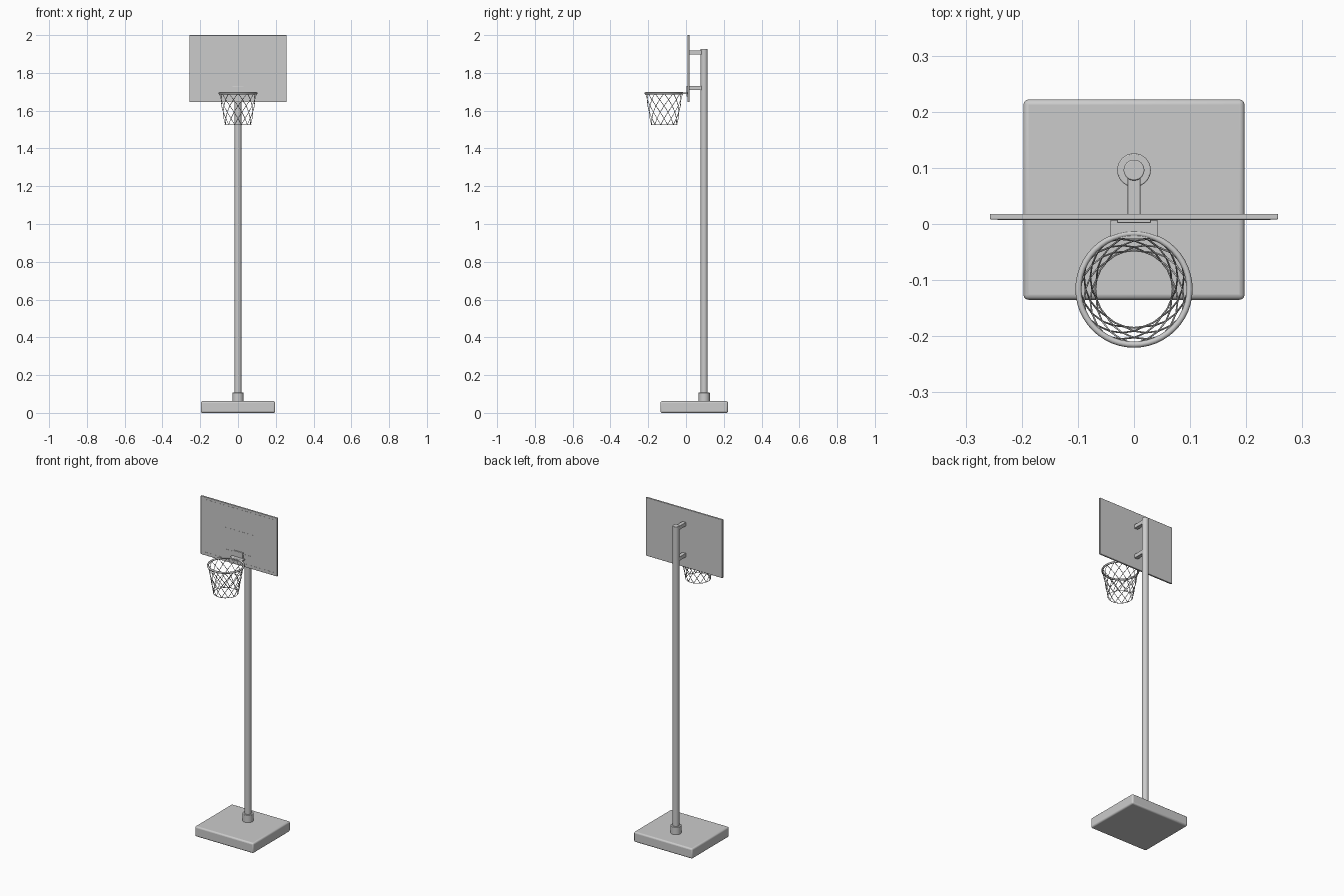
import bpy, math
from math import cos, sin, pi

if "Cube" in bpy.data.objects:
    bpy.data.objects.remove(bpy.data.objects["Cube"])


def finish(ob, name):
    ob.name = name
    bpy.context.view_layer.objects.active = ob
    bpy.ops.object.shade_smooth_by_angle(angle=math.radians(35))
    return ob


def box(name, x0, x1, y0, y1, z0, z1, bevel=0, segments=2):
    bpy.ops.mesh.primitive_cube_add(size=1, location=((x0+x1)/2, (y0+y1)/2, (z0+z1)/2))
    ob = bpy.context.object
    ob.scale = (x1-x0, y1-y0, z1-z0)
    bpy.ops.object.transform_apply(location=False, rotation=False, scale=True)
    if bevel:
        m = ob.modifiers.new("bevel", 'BEVEL')
        m.width, m.segments = bevel, segments
    return finish(ob, name)


def tube(name, r, y, z0, z1, bevel=0.002):
    bpy.ops.mesh.primitive_cylinder_add(vertices=32, radius=r, depth=z1-z0, location=(0, y, (z0+z1)/2))
    ob = bpy.context.object
    m = ob.modifiers.new("bevel", 'BEVEL')
    m.width, m.segments, m.limit_method = bevel, 2, 'ANGLE'
    return finish(ob, name)


def ring(name, R, r, z, seg=48, sides=12):
    bpy.ops.mesh.primitive_torus_add(major_radius=R, minor_radius=r, major_segments=seg,
                                     minor_segments=sides, location=(0, HOOP_Y, z))
    return finish(bpy.context.object, name)


POLE_Y, HOOP_Y, RIM_Z = 0.096, -0.116, 1.692

# Base, collar and pole
box("base", -0.197, 0.197, -0.135, 0.222, 0, 0.062, 0.009, 3)
tube("pole_collar", 0.03, POLE_Y, 0.055, 0.107)
tube("pole", 0.0185, POLE_Y, 0.05, 1.927)

# Backboard and its rear arms
box("backboard", -0.257, 0.257, 0.008, 0.018, 1.645, 2.0, 0.002)
for name, z in (("upper_arm", 1.908), ("lower_arm", 1.72)):
    box(name, -0.0115, 0.0115, 0.016, POLE_Y, z-0.0115, z+0.0115, 0.001)


# Painted frames on the front of the board
def frame(name, x, z0, z1, w):
    y = (0.0072, 0.009)
    box(name + "_top", -x, x, *y, z1-w, z1)
    box(name + "_bottom", -x, x, *y, z0, z0+w)
    for s, side in ((-1, "left"), (1, "right")):
        box(f"{name}_{side}", s*(x-w/2)-w/2, s*(x-w/2)+w/2, *y, z0, z1)


frame("border", 0.243, 1.659, 1.986, 0.006)
frame("target", 0.095, 1.715, 1.853, 0.006)

# Rim with mounting plates
ring("rim", 0.099, 0.0055, RIM_Z)
box("rim_mount", -0.03, 0.03, 0.002, 0.009, 1.675, 1.73, 0.001)
box("rim_neck", -0.042, 0.042, -0.026, 0.007, RIM_Z-0.004, RIM_Z+0.004, 0.001)

# Net: strands spiralling both ways down a cone
NET_BOTTOM, STRANDS, ROWS = 1.526, 12, 5
curve = bpy.data.curves.new("net", 'CURVE')
curve.dimensions = '3D'
curve.bevel_depth, curve.bevel_resolution = 0.0016, 1
for way in (-1, 1):
    for i in range(STRANDS):
        sp = curve.splines.new('POLY')
        sp.points.add(ROWS)
        for k, p in enumerate(sp.points):
            t = k / ROWS
            a = 2*pi*i/STRANDS + way*k*pi/STRANDS
            r = 0.098 + (0.069-0.098)*t
            p.co = (r*cos(a), HOOP_Y + r*sin(a), RIM_Z + (NET_BOTTOM-RIM_Z)*t, 1)
net = bpy.data.objects.new("net", curve)
bpy.context.collection.objects.link(net)
ring("net_hem", 0.069, 0.0016, NET_BOTTOM, 24, 6)
